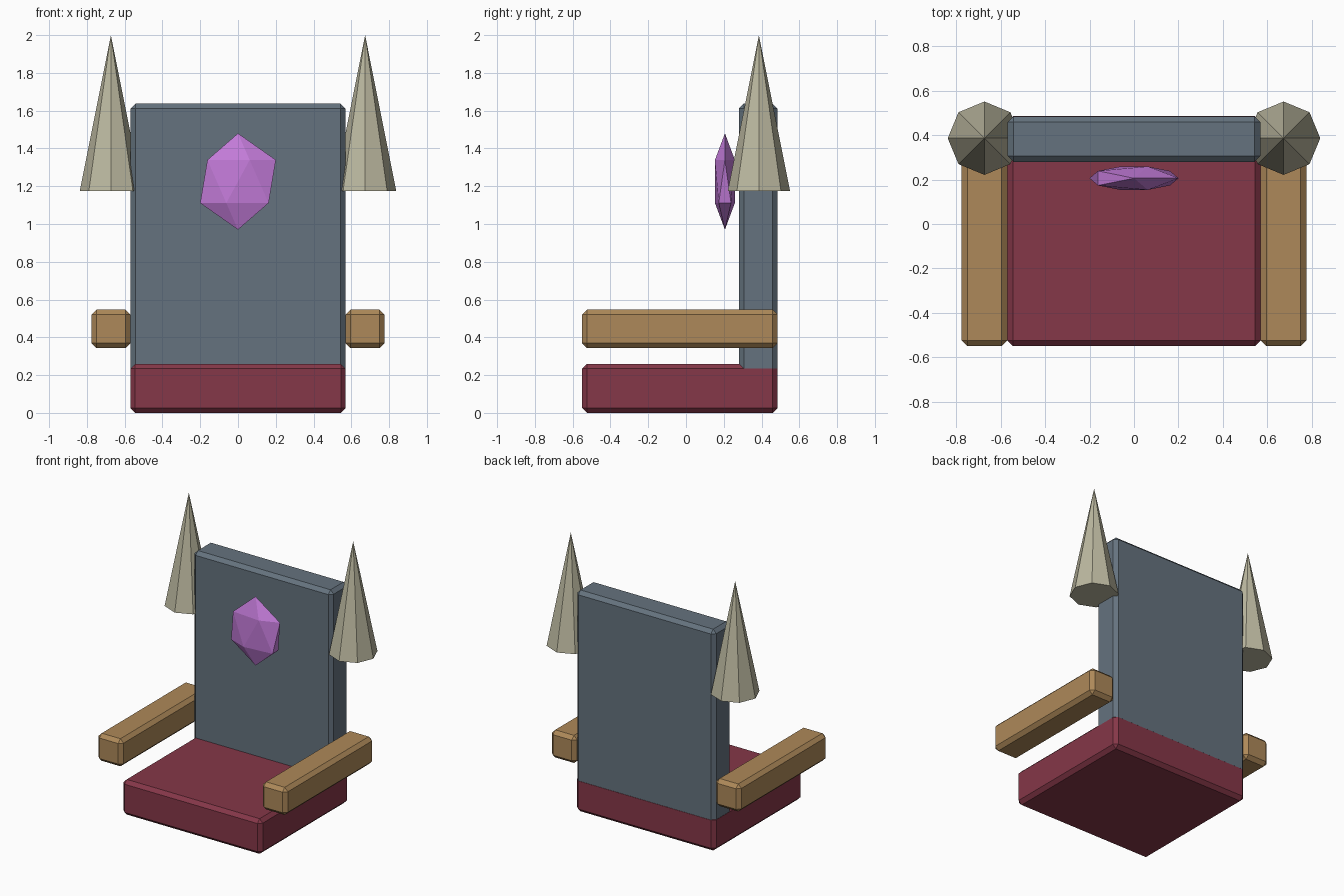
import bpy
from mathutils import Matrix

if "Cube" in bpy.data.objects:
    bpy.data.objects.remove(bpy.data.objects["Cube"])


def material(name, color):
    m = bpy.data.materials.new(name)
    m.diffuse_color = (*color, 1)
    m.use_nodes = True
    m.node_tree.nodes["Principled BSDF"].inputs["Base Color"].default_value = m.diffuse_color
    return m


crimson = material("crimson", (0.235, 0.038, 0.065))
slate = material("slate grey", (0.13, 0.17, 0.21))
wood = material("warm wood", (0.42, 0.25, 0.10))
bone = material("pale bone", (0.50, 0.48, 0.35))
violet = material("violet", (0.55, 0.20, 0.70))


def finish(name, mat):
    ob = bpy.context.object
    ob.name = ob.data.name = name
    ob.data.materials.append(mat)
    return ob


def block(name, lo, hi, mat):
    """Box between two corners with a small chamfer on every edge."""
    bpy.ops.mesh.primitive_cube_add(size=1)
    ob = finish(name, mat)
    size = [b - a for a, b in zip(lo, hi)]
    ob.data.transform(Matrix.Diagonal((*size, 1)))
    ob.location = [(a + b) / 2 for a, b in zip(lo, hi)]
    bevel = ob.modifiers.new("chamfer", 'BEVEL')
    bevel.width = 0.026
    bevel.segments = 1
    return ob


# Seat, and the tall backrest sunk into its rear edge
block("seat", (-0.57, -0.55, 0), (0.57, 0.485, 0.26), crimson)
block("backrest", (-0.569, 0.28, 0.10), (0.569, 0.484, 1.637), slate)

# Armrests and spikes on both sides
for side, s in (("left", -1), ("right", 1)):
    xs = sorted((s * 0.57, s * 0.775))
    block(side + "_armrest", (xs[0], -0.55, 0.343), (xs[1], 0.485, 0.547), wood)
    bpy.ops.mesh.primitive_cone_add(vertices=8, radius1=0.165, depth=0.825,
                                    location=(s * 0.673, 0.386, 1.5875))
    finish(side + "_spike", bone)

# Flattened faceted gem in front of the backrest
bpy.ops.mesh.primitive_ico_sphere_add(subdivisions=1, radius=1)
gem = finish("gem", violet)
gem.data.transform(Matrix.Diagonal((0.224, 0.062, 0.255, 1)))
gem.location = (0, 0.206, 1.225)
